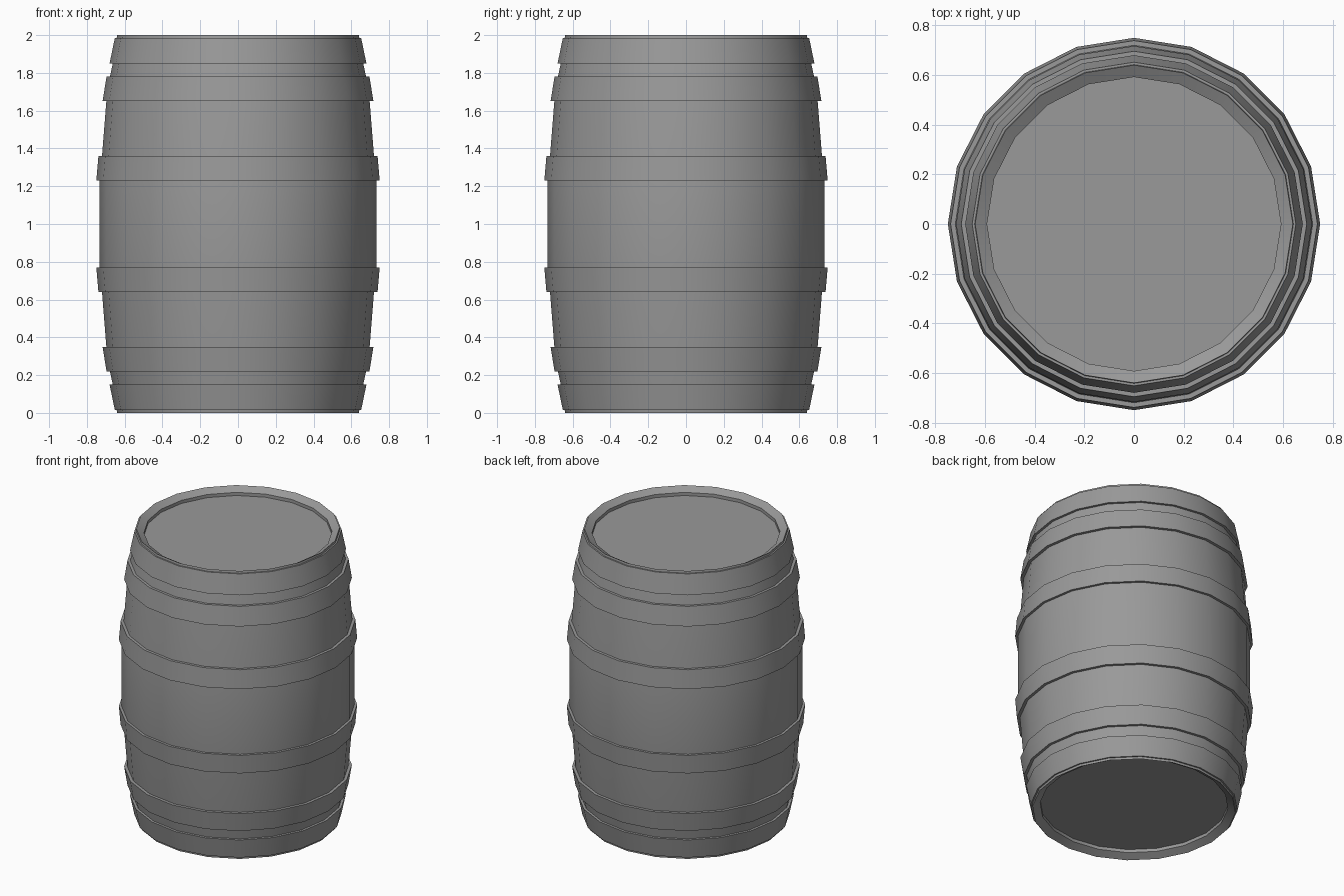
import bpy
import bmesh
from math import radians
from mathutils import Matrix, Vector

SIDES = 20

cube = bpy.data.objects.get("Cube")
if cube:
    bpy.data.objects.remove(cube, do_unlink=True)

grey = bpy.data.materials.new("plain grey")
grey.use_nodes = True
grey.diffuse_color = (0.32, 0.32, 0.32, 1)
grey.node_tree.nodes["Principled BSDF"].inputs["Base Color"].default_value = (0.32, 0.32, 0.32, 1)


def lathe(name, profile, closed=False):
    """Turn a (radius, z) profile around the z axis."""
    bm = bmesh.new()
    verts = [bm.verts.new((r, 0, z)) for r, z in profile]
    pairs = list(zip(verts, verts[1:]))
    if closed:
        pairs.append((verts[-1], verts[0]))
    edges = [bm.edges.new(p) for p in pairs]
    bmesh.ops.spin(bm, geom=verts + edges, cent=(0, 0, 0), axis=(0, 0, 1),
                   angle=radians(360), steps=SIDES, use_merge=True)
    bmesh.ops.remove_doubles(bm, verts=bm.verts, dist=0.0005)
    # Close any open ends with a flat disc
    rims = [e for e in bm.edges if e.is_boundary]
    if rims:
        bmesh.ops.holes_fill(bm, edges=rims, sides=SIDES)
    bmesh.ops.recalc_face_normals(bm, faces=bm.faces)
    mesh = bpy.data.meshes.new(name)
    bm.to_mesh(mesh)
    bm.free()
    mesh.materials.append(grey)
    obj = bpy.data.objects.new(name, mesh)
    bpy.context.collection.objects.link(obj)
    bpy.ops.object.select_all(action='DESELECT')
    obj.select_set(True)
    bpy.context.view_layer.objects.active = obj
    bpy.ops.object.shade_smooth_by_angle(angle=radians(30))
    return obj


# Staved body with bevelled rims and recessed heads, mirrored about mid height
upper = [(0.733, 1.23), (0.72, 1.36), (0.697, 1.65), (0.678, 1.78),
         (0.663, 1.85), (0.64, 2.0), (0.592, 1.972), (0.592, 1.95)]
lower = [(r, 2 - z) for r, z in reversed(upper)]
lathe("barrel_body", lower + upper)

# Hoops: name, bottom z, top z, bottom radius, top radius
hoops = [("end", 1.85, 1.985, 0.68, 0.652),
         ("quarter", 1.65, 1.78, 0.717, 0.696),
         ("bilge", 1.23, 1.36, 0.75, 0.739)]
DEPTH = 0.03
for label, z0, z1, r0, r1 in hoops:
    section = [(r0, z0), (r1, z1), (r1 - DEPTH, z1), (r0 - DEPTH, z0)]
    lathe("upper_" + label + "_hoop", section, closed=True)
    lathe("lower_" + label + "_hoop", [(r, 2 - z) for r, z in section], closed=True)
